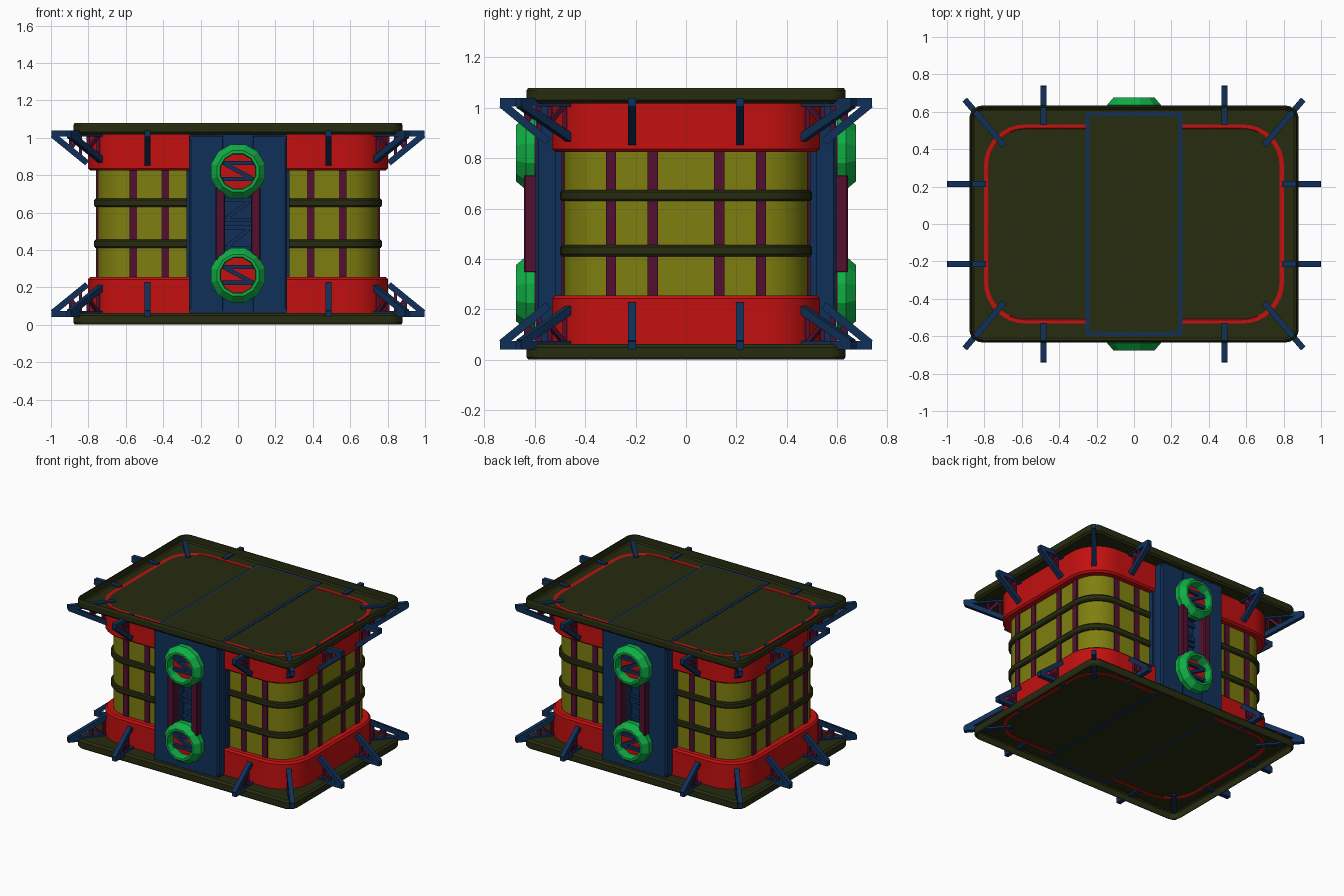
import bpy, bmesh, math
from mathutils import Vector, Matrix

if "Cube" in bpy.data.objects:
    bpy.data.objects.remove(bpy.data.objects["Cube"])

MID = 0.54  # the model mirrors about this height


def mat(name, r, g, b):
    m = bpy.data.materials.new(name)
    m.diffuse_color = (r, g, b, 1)
    m.use_nodes = True
    m.node_tree.nodes["Principled BSDF"].inputs["Base Color"].default_value = m.diffuse_color
    return m


DARK = mat("dark_olive", 0.020, 0.025, 0.005)
RED = mat("red", 0.55, 0.005, 0.005)
OLIVE = mat("olive", 0.21, 0.21, 0.005)
BLUE = mat("navy", 0.005, 0.03, 0.10)
GREEN = mat("green", 0.005, 0.42, 0.06)
PURPLE = mat("plum", 0.085, 0.005, 0.03)


def finish(name, bm, material, angle=30):
    bmesh.ops.recalc_face_normals(bm, faces=bm.faces[:])
    me = bpy.data.meshes.new(name)
    bm.to_mesh(me)
    bm.free()
    me.shade_smooth()
    me.set_sharp_from_angle(angle=math.radians(angle))
    me.materials.append(material)
    ob = bpy.data.objects.new(name, me)
    bpy.context.collection.objects.link(ob)
    return ob


def rounded(hx, hy, r, n=8):
    pts = []
    for k, (sx, sy) in enumerate([(1, 1), (-1, 1), (-1, -1), (1, -1)]):
        for i in range(n + 1):
            a = math.pi / 2 * (k + i / n)
            pts.append((sx * (hx - r) + r * math.cos(a), sy * (hy - r) + r * math.sin(a)))
    return pts


def loft(name, sections, material, closed=False):
    """Stack rounded rectangles (half x, half y, radius, z)."""
    bm = bmesh.new()
    loops = [[bm.verts.new((x, y, z)) for x, y in rounded(hx, hy, r)] for hx, hy, r, z in sections]
    pairs = list(zip(loops, loops[1:])) + ([(loops[-1], loops[0])] if closed else [])
    for a, b in pairs:
        for i in range(len(a)):
            j = (i + 1) % len(a)
            bm.faces.new((a[i], a[j], b[j], b[i]))
    if not closed:
        bm.faces.new(loops[0])
        bm.faces.new(loops[-1])
    return finish(name, bm, material)


def boxes(name, items, material, bevel=0):
    """Several boxes in one object, each (x0, x1, y0, y1, z0, z1)."""
    bm = bmesh.new()
    for x0, x1, y0, y1, z0, z1 in items:
        m = Matrix.Translation(((x0 + x1) / 2, (y0 + y1) / 2, (z0 + z1) / 2)) @ Matrix.Diagonal(
            (abs(x1 - x0), abs(y1 - y0), abs(z1 - z0), 1))
        bmesh.ops.create_cube(bm, size=1, matrix=m)
    if bevel:
        bmesh.ops.bevel(bm, geom=bm.edges[:], offset=bevel, segments=1, affect='EDGES')
    return finish(name, bm, material)


def bars(name, segments, width, material, depth=None):
    """Square bars between point pairs."""
    bm = bmesh.new()
    for a, b in segments:
        a, b = Vector(a), Vector(b)
        d = b - a
        m = Matrix.Translation((a + b) / 2) @ d.to_track_quat('Z', 'Y').to_matrix().to_4x4()
        bmesh.ops.create_cube(bm, size=1, matrix=m @ Matrix.Diagonal((width, depth or width, d.length, 1)))
    return finish(name, bm, material)


def flip(z, s):
    return MID + s * (z - MID)


# main barrel and its dark hoops
loft("barrel", [(0.75, 0.485, 0.18, 0.06), (0.75, 0.485, 0.18, 1.02)], OLIVE)
for i, z in enumerate((0.433, 0.652)):
    loft(f"hoop_{i}", [(0.74, 0.475, 0.17, z - 0.022), (0.763, 0.493, 0.19, z - 0.022),
                       (0.769, 0.499, 0.195, z - 0.014), (0.769, 0.499, 0.195, z + 0.014),
                       (0.763, 0.493, 0.19, z + 0.022), (0.74, 0.475, 0.17, z + 0.022)], DARK)

# upright ribs around the barrel
ribs = []
for s in (-1, 1):
    for t in (-1, 1):
        for x in (0.388, 0.56):
            ribs.append((s * x - 0.02, s * x + 0.02, t * 0.47, t * 0.493, 0.2, 0.88))
        for y in (0.132, 0.297):
            ribs.append((s * 0.73, s * 0.76, t * y - 0.02, t * y + 0.02, 0.2, 0.88))
boxes("ribs", ribs, PURPLE)

# top and bottom: tray, red band, brackets
for s, tag in ((1, "top"), (-1, "bottom")):
    def f(z):
        return flip(z, s)

    tray = [(0.865, 0.62, 0.06, 1.017), (0.88, 0.633, 0.07, 1.03), (0.88, 0.633, 0.07, 1.068),
            (0.873, 0.626, 0.065, 1.079), (0.868, 0.621, 0.06, 1.079), (0.866, 0.619, 0.06, 1.035),
            (0.856, 0.609, 0.055, 1.026)]
    loft(tag + "_tray", [(a, b, r, f(z)) for a, b, r, z in tray], DARK)
    band = [(0.74, 0.475, 0.17, 0.825), (0.79, 0.52, 0.21, 0.825), (0.802, 0.532, 0.22, 0.837),
            (0.802, 0.532, 0.22, 1.029), (0.782, 0.512, 0.20, 1.029), (0.74, 0.475, 0.17, 1.0)]
    loft(tag + "_red_band", [(a, b, r, f(z)) for a, b, r, z in band], RED, closed=True)
    boxes(tag + "_panel_outline", [(-0.258, 0.258, -0.597, 0.597, f(0.99), f(1.0305))], BLUE)
    boxes(tag + "_panel_cover", [(-0.238, 0.238, -0.577, 0.577, f(1.0), f(1.032))], DARK)

    # triangular brackets: (inner point, outer point)
    arms = []
    for a in (-1, 1):
        for b in (-1, 1):
            arms += [((a * 0.79, b * 0.215), (a * 0.997, b * 0.215)),
                     ((a * 0.483, b * 0.53), (a * 0.483, b * 0.737)),
                     ((a * 0.695, b * 0.42), (a * 0.905, b * 0.665))]
    beams, posts = [], []
    for p, q in arms:
        def at(t, z):
            return (p[0] + (q[0] - p[0]) * t, p[1] + (q[1] - p[1]) * t, f(z))
        beams += [(at(0, 1.022), at(1, 1.022)), (at(0.08, 0.865), at(0.97, 1.015))]
        posts += [(at(0.5, 0.93), at(0.5, 1.02)), (at(0.25, 0.89), at(0.25, 1.02)),
                  (at(0.25, 1.015), at(0.5, 0.94))]
    bars(tag + "_brackets", beams, 0.032, BLUE)
    bars(tag + "_bracket_posts", posts, 0.018, PURPLE)

# front and back blue panels with ports
RING = [(0.095, 0.60), (0.150, 0.60), (0.150, 0.635), (0.115, 0.675), (0.100, 0.675), (0.095, 0.66)]
SIDES = 12
for t, tag in ((-1, "front"), (1, "back")):
    cols = [(s * 0.07, s * 0.262, t * 0.40, t * 0.598, 0.062, 1.02) for s in (-1, 1)]
    boxes(tag + "_panel_columns", cols, BLUE, 0.012)
    boxes(tag + "_panel_blocks", [(-0.08, 0.08, t * 0.40, t * 0.598, z0, z1)
                                  for z0, z1 in ((0.062, 0.37), (0.71, 1.02))]
          + [(-0.08, 0.08, t * 0.40, t * 0.52, 0.3, 0.75)], BLUE)
    boxes(tag + "_panel_flange", [(-0.275, 0.275, t * 0.40, t * 0.52, 0.065, 1.015)], BLUE)
    # lattice in the recess between the ports
    y = t * 0.535
    bars(tag + "_lattice", [((-0.07, y, z), (0.07, y, z)) for z in (0.41, 0.52, 0.56, 0.67)]
         + [((-0.06, y, 0.42), (0.06, y, 0.51)), ((-0.06, y, 0.57), (0.06, y, 0.66))], 0.02, BLUE)
    boxes(tag + "_rails", [(s * 0.07, s * 0.12, t * 0.58, t * 0.643, 0.345, 0.735) for s in (-1, 1)],
          PURPLE, 0.006)
    for z, end in ((0.265, "lower"), (0.82, "upper")):
        # green ring
        bm = bmesh.new()
        loops = []
        for r, d in RING:
            loops.append([bm.verts.new((r * math.cos(2 * math.pi * i / SIDES + math.pi / SIDES), t * d,
                                        z + r * math.sin(2 * math.pi * i / SIDES + math.pi / SIDES)))
                          for i in range(SIDES)])
        for a, b in zip(loops, loops[1:] + loops[:1]):
            for i in range(SIDES):
                j = (i + 1) % SIDES
                bm.faces.new((a[i], a[j], b[j], b[i]))
        finish(f"{tag}_{end}_port_ring", bm, GREEN, 20)
        # red disc behind the ring
        bm = bmesh.new()
        bmesh.ops.create_cone(bm, cap_ends=True, segments=24, radius1=0.105, radius2=0.105, depth=0.02,
                              matrix=Matrix.Translation((0, t * 0.602, z)) @ Matrix.Rotation(math.pi / 2, 4, 'X'))
        finish(f"{tag}_{end}_port_disc", bm, RED)
        # crossing grille bars
        y = t * 0.622
        bars(f"{tag}_{end}_port_grille", [((-0.085, y, z + 0.045), (0.085, y, z + 0.045)),
                                          ((-0.085, y, z - 0.04), (0.085, y, z - 0.04)),
                                          ((-0.07, y, z + 0.04), (0.07, y, z - 0.035))], 0.022, BLUE)
